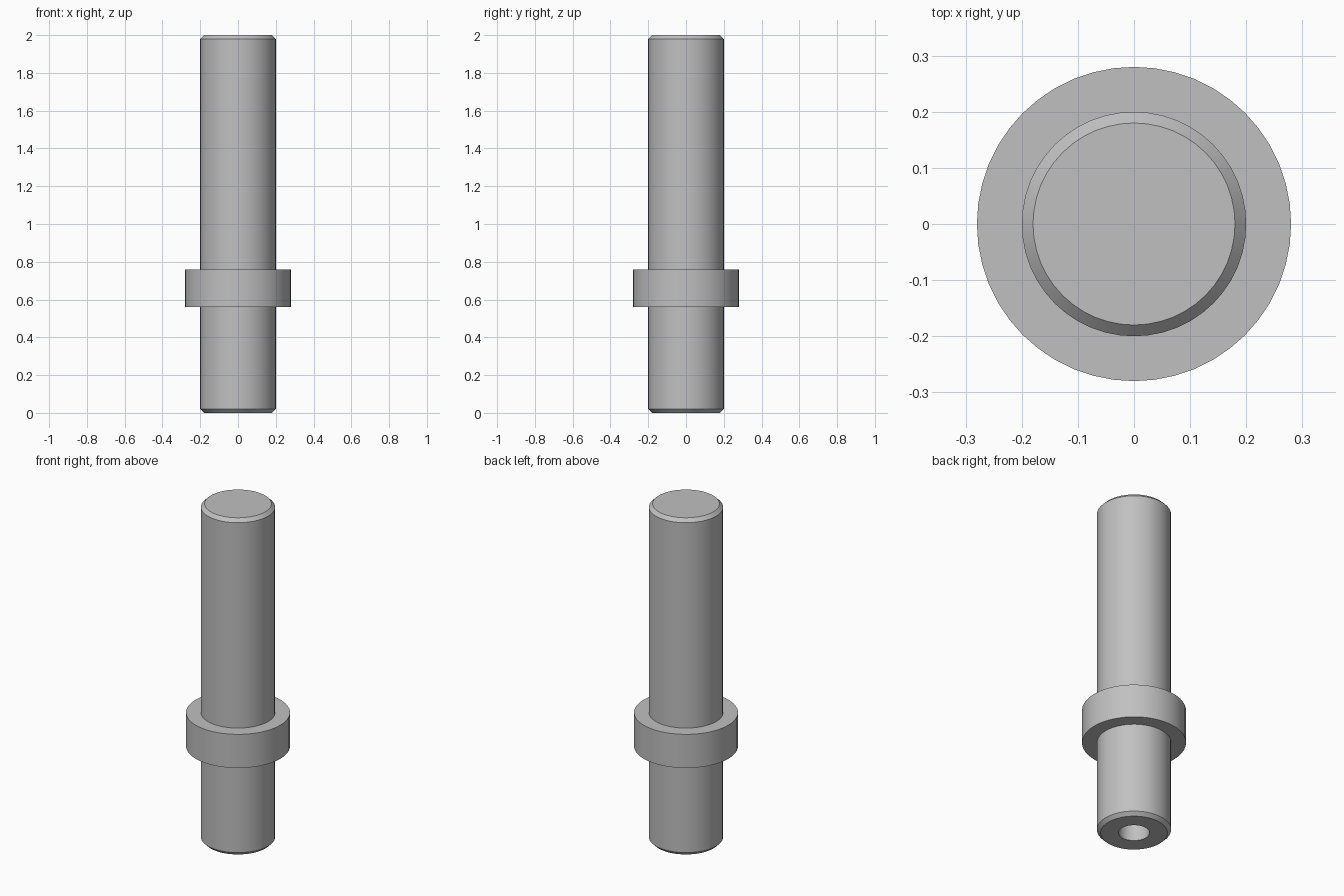
import bpy
import bmesh
import math

cube = bpy.data.objects.get("Cube")
if cube:
    bpy.data.objects.remove(cube, do_unlink=True)

SIDES = 48

steel = bpy.data.materials.new("grey steel")
steel.use_nodes = True
colour = (0.53, 0.53, 0.53, 1)
steel.diffuse_color = colour
steel.node_tree.nodes["Principled BSDF"].inputs["Base Color"].default_value = colour


def lathe(name, profile, closed=False):
    """Revolve an (r, z) profile about the z axis."""
    bm = bmesh.new()
    verts = [bm.verts.new((r, 0, z)) for r, z in profile]
    edges = [bm.edges.new(pair) for pair in zip(verts, verts[1:])]
    if closed:
        edges.append(bm.edges.new((verts[-1], verts[0])))
    bmesh.ops.spin(bm, geom=verts + edges, cent=(0, 0, 0), axis=(0, 0, 1),
                   angle=math.tau, steps=SIDES, use_duplicate=False)
    bmesh.ops.remove_doubles(bm, verts=bm.verts, dist=0.0001)
    bmesh.ops.recalc_face_normals(bm, faces=bm.faces)
    mesh = bpy.data.meshes.new(name)
    bm.to_mesh(mesh)
    bm.free()
    mesh.materials.append(steel)
    obj = bpy.data.objects.new(name, mesh)
    bpy.context.collection.objects.link(obj)
    bpy.ops.object.select_all(action="DESELECT")
    obj.select_set(True)
    bpy.context.view_layer.objects.active = obj
    bpy.ops.object.shade_smooth_by_angle(angle=math.radians(30))
    return obj


shaft_r, collar_r, bore_r = 0.2, 0.28, 0.083
chamfer, bore_depth = 0.02, 0.4
collar_low, collar_high = 0.56, 0.76

# Chamfered shaft with a blind bore in its lower end and a raised collar
lathe("collared_shaft", [
    (0, bore_depth), (bore_r, bore_depth), (bore_r, 0),
    (shaft_r - chamfer, 0), (shaft_r, chamfer),
    (shaft_r, collar_low), (collar_r, collar_low),
    (collar_r, collar_high), (shaft_r, collar_high),
    (shaft_r, 2 - chamfer), (shaft_r - chamfer, 2), (0, 2),
])
